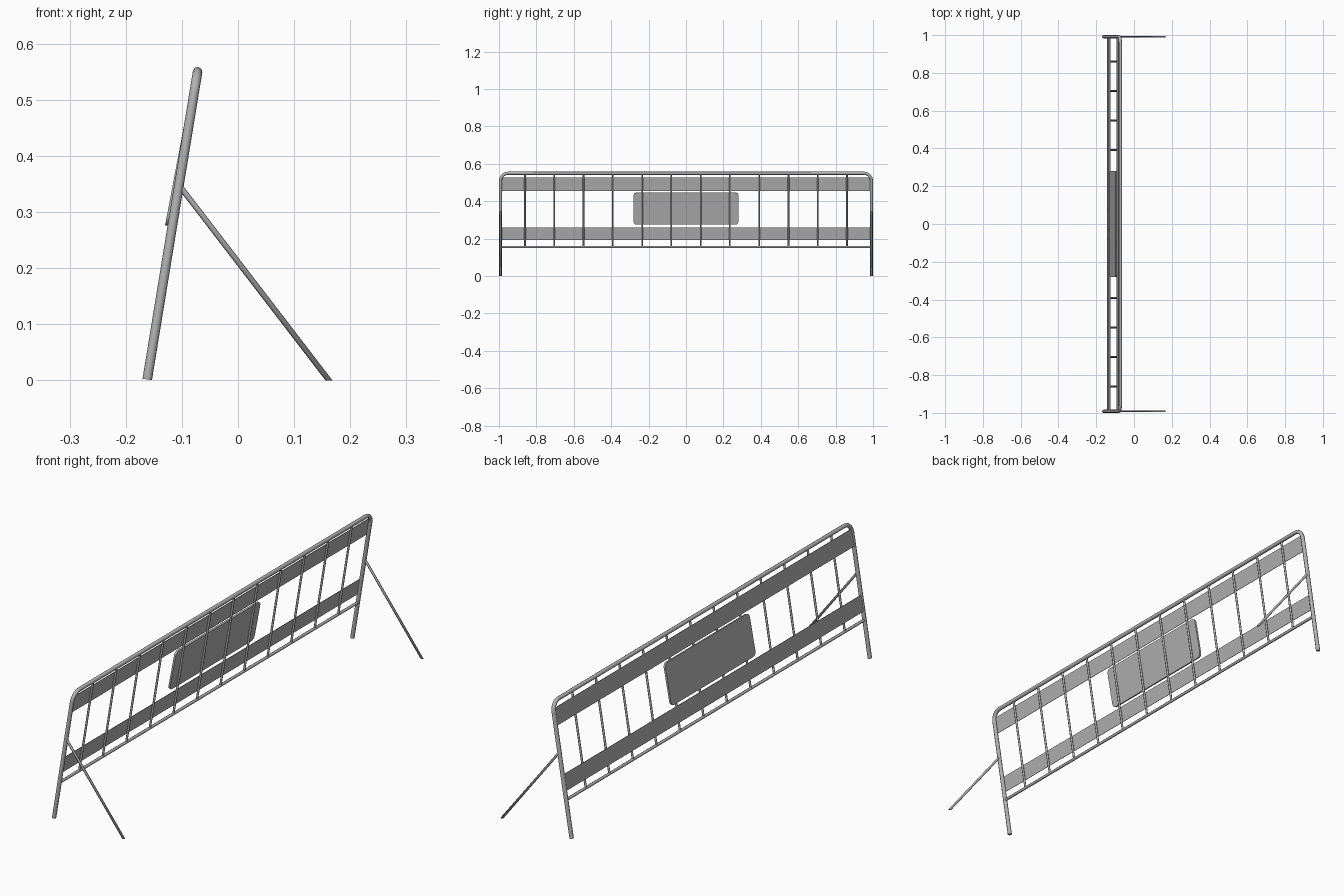
import bpy
import bmesh
from math import sin, cos, atan, pi, radians
from mathutils import Vector, Matrix

cube = bpy.data.objects.get("Cube")
if cube:
    bpy.data.objects.remove(cube, do_unlink=True)

steel = bpy.data.materials.new("galvanised_grey")
steel.use_nodes = True
GREY = (0.45, 0.45, 0.45, 1)
steel.diffuse_color = GREY
steel.node_tree.nodes["Principled BSDF"].inputs["Base Color"].default_value = GREY

# The whole fence lies in one leaning plane
SLOPE = 0.1636
LEAN = atan(SLOPE)
NORMAL = Vector((cos(LEAN), 0, -sin(LEAN)))
END, TOP, RAIL = 0.9915, 0.55, 0.156


def on_plane(y, z, offset=0.0):
    return Vector((-0.162 + SLOPE * z, y, z)) + NORMAL * offset


def smooth(obj):
    bpy.ops.object.select_all(action='DESELECT')
    obj.select_set(True)
    bpy.context.view_layer.objects.active = obj
    bpy.ops.object.shade_smooth_by_angle(angle=radians(50))


def tube(name, points, radius):
    """Eight-sided capped tube along a path."""
    curve = bpy.data.curves.new(name, 'CURVE')
    curve.dimensions = '3D'
    curve.bevel_depth = radius
    curve.bevel_resolution = 2
    curve.use_fill_caps = True
    spline = curve.splines.new('POLY')
    spline.points.add(len(points) - 1)
    for p, co in zip(spline.points, points):
        p.co = (*co, 1)
    obj = bpy.data.objects.new(name, curve)
    bpy.context.collection.objects.link(obj)
    bpy.ops.object.select_all(action='DESELECT')
    obj.select_set(True)
    bpy.context.view_layer.objects.active = obj
    bpy.ops.object.convert(target='MESH')
    obj = bpy.context.view_layer.objects.active
    obj.data.materials.clear()
    obj.data.materials.append(steel)
    smooth(obj)
    return obj


def plate(name, half_y, z_low, z_high, offset, thick, corner=0.0, extra=0.0):
    """Flat plate in the leaning plane, with optional rounded corners."""
    half_h = (z_high - z_low) / 2 / cos(LEAN)
    steps = 5 if corner else 1
    outline = []
    for q, (sy, sh) in enumerate(((1, 1), (-1, 1), (-1, -1), (1, -1))):
        for i in range(steps):
            a = (q + i / max(steps - 1, 1)) * pi / 2
            outline.append((sy * (half_y - corner) + corner * cos(a),
                            sh * (half_h - corner) + corner * sin(a)))
    bm = bmesh.new()
    face = bm.faces.new([bm.verts.new((-thick / 2, y, h)) for y, h in outline])
    side = bmesh.ops.extrude_face_region(bm, geom=[face])
    verts = [g for g in side["geom"] if isinstance(g, bmesh.types.BMVert)]
    bmesh.ops.translate(bm, verts=verts, vec=(thick, 0, 0))
    bmesh.ops.recalc_face_normals(bm, faces=bm.faces)
    centre = on_plane(0, (z_low + z_high) / 2, offset)
    bm.transform(Matrix.Translation(centre) @ Matrix.Rotation(LEAN + extra, 4, 'Y'))
    mesh = bpy.data.meshes.new(name)
    bm.to_mesh(mesh)
    bm.free()
    mesh.materials.append(steel)
    obj = bpy.data.objects.new(name, mesh)
    bpy.context.collection.objects.link(obj)
    smooth(obj)


# Outer frame: two legs and the top rail bent from one tube
BEND = 0.04
path = [on_plane(-END, 0.0014)]
for side in (-1, 1):
    for i in range(6):
        a = i / 5 * pi / 2
        if side > 0:
            a = pi / 2 - a
        path.append(on_plane(side * (END - BEND + BEND * cos(a)),
                             TOP - BEND + BEND * sin(a)))
path.append(on_plane(END, 0.0014))
tube("outer_frame", path, 0.0085)

# Bottom rail and upright bars
tube("bottom_rail", [on_plane(-END, RAIL), on_plane(END, RAIL)], 0.006)
for k in range(12):
    y = (k - 5.5) * 0.1565
    tube(f"upright_bar_{k + 1}", [on_plane(y, RAIL), on_plane(y, TOP)], 0.0045)

# Reflective bands and the sign panel behind the bars
plate("upper_band", END, 0.455, 0.526, -0.005, 0.002)
plate("lower_band", END, 0.192, 0.259, -0.005, 0.002)
plate("sign_panel", 0.281, 0.274, 0.446, -0.0068, 0.008, 0.018, radians(1.4))

# Back stays, cut flat on the ground
for label, y in (("near", -END), ("far", END)):
    top, foot = Vector((-0.103, y, 0.345)), Vector((0.162, y, 0))
    stay = tube(f"{label}_stay", [top, foot + (foot - top) * 0.03], 0.005)
    bm = bmesh.new()
    bm.from_mesh(stay.data)
    bmesh.ops.bisect_plane(bm, geom=bm.verts[:] + bm.edges[:] + bm.faces[:],
                           plane_co=(0, 0, 0), plane_no=(0, 0, -1), clear_outer=True)
    bmesh.ops.holes_fill(bm, edges=[e for e in bm.edges if e.is_boundary
                                    and max(v.co.z for v in e.verts) < 0.001])
    bm.to_mesh(stay.data)
    bm.free()
